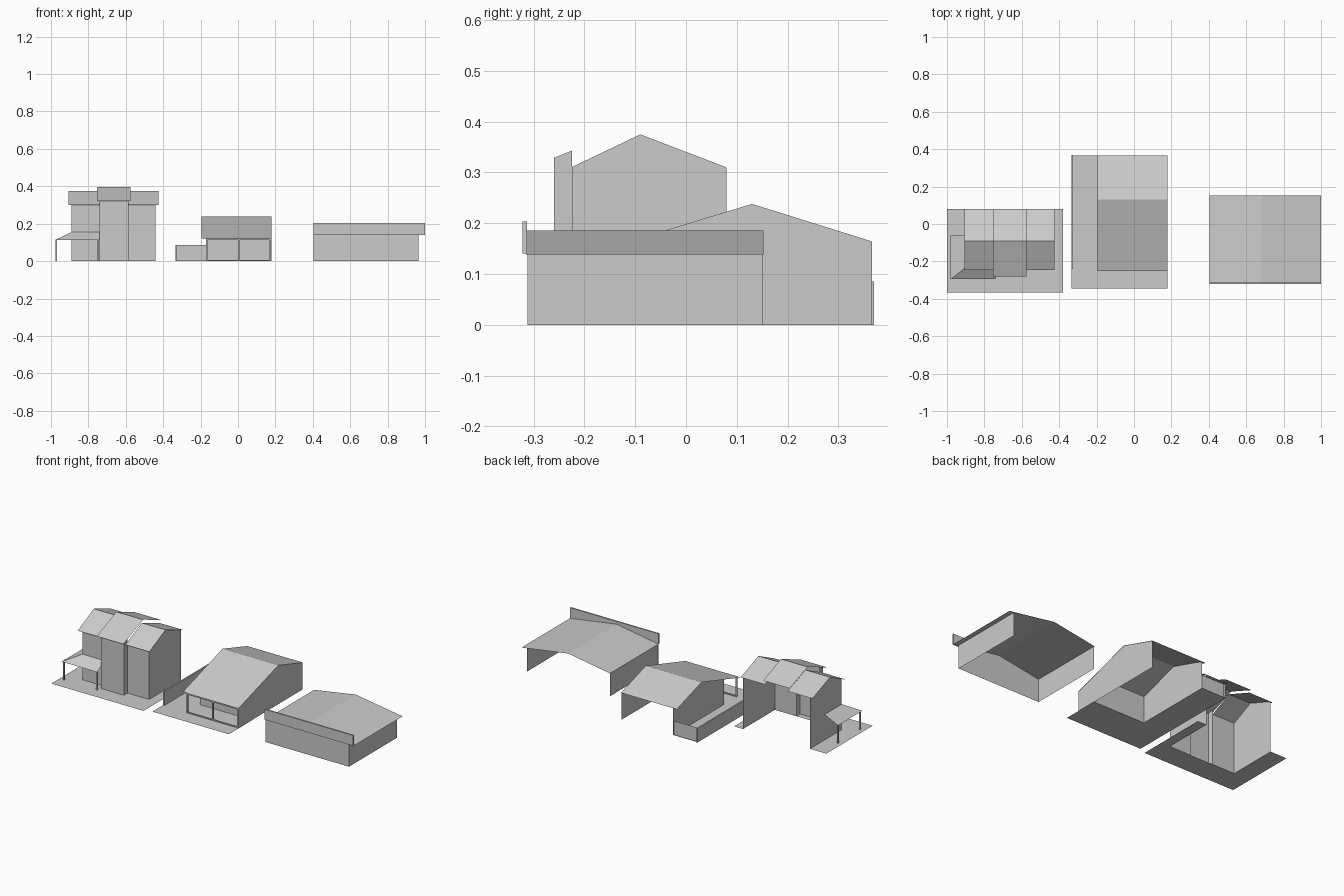
import bpy

if "Cube" in bpy.data.objects:
    bpy.data.objects.remove(bpy.data.objects["Cube"])


def mesh(name, *polys):
    """One object from a few flat polygons."""
    verts, faces = [], []
    for p in polys:
        faces.append(list(range(len(verts), len(verts) + len(p))))
        verts += p
    me = bpy.data.meshes.new(name)
    me.from_pydata(verts, [], faces)
    ob = bpy.data.objects.new(name, me)
    bpy.context.collection.objects.link(ob)
    return ob


def box(name, x0, x1, y0, y1, z0, z1):
    bpy.ops.mesh.primitive_cube_add(size=1, location=((x0 + x1) / 2, (y0 + y1) / 2, (z0 + z1) / 2))
    ob = bpy.context.object
    ob.name = name
    ob.scale = (x1 - x0, y1 - y0, z1 - z0)
    return ob


def post(name, x, y, h, w=0.008):
    box(name, x - w / 2, x + w / 2, y - w / 2, y + w / 2, 0, h)


def floor(name, *rects):
    mesh(name, *[[(a, c, 0), (b, c, 0), (b, d, 0), (a, d, 0)] for a, b, c, d in rects])


def roof(name, x0, x1, profile):
    """Sheet roof: (y, z) profile swept along x."""
    mesh(name, *[[(x0, ya, za), (x1, ya, za), (x1, yb, zb), (x0, yb, zb)]
                 for (ya, za), (yb, zb) in zip(profile, profile[1:])])


def height(profile, y):
    for (ya, za), (yb, zb) in zip(profile, profile[1:]):
        if ya <= y <= yb:
            return za + (zb - za) * (y - ya) / (yb - ya)


def side_wall(name, x, y0, y1, profile):
    """Wall in the yz plane whose top follows the roof profile."""
    top = [y1] + [y for y, z in reversed(profile) if y0 < y < y1] + [y0]
    mesh(name, [(x, y0, 0), (x, y1, 0)] + [(x, y, height(profile, y)) for y in top])


def front_wall(name, x0, x1, y, z):
    mesh(name, [(x0, y, 0), (x1, y, 0), (x1, y, z), (x0, y, z)])


# --- Tall house: terrace around an open-bottomed shell
floor("tall_house_terrace", (-1, -0.38, -0.365, -0.225), (-1, -0.89, -0.225, 0.08),
      (-0.44, -0.38, -0.225, 0.08))
main = [(-0.245, 0.301), (-0.09, 0.375), (0.08, 0.31)]
bay = [(-0.28, 0.321), (-0.09, 0.397), (0.08, 0.331)]
roof("tall_house_left_roof", -0.907, -0.74, main)
roof("tall_house_right_roof", -0.585, -0.424, main)
roof("bay_roof", -0.755, -0.575, bay)
for side, x in (("left", -0.89), ("right", -0.44)):
    side_wall(f"tall_house_{side}_wall", x, -0.225, 0.08, main)
for side, x in (("left", -0.74), ("right", -0.585)):
    side_wall(f"bay_{side}_wall", x, -0.26, -0.225, bay)
zm = height(main, -0.225)
front_wall("tall_house_front_left", -0.89, -0.74, -0.225, zm)
front_wall("tall_house_front_right", -0.585, -0.44, -0.225, zm)
front_wall("bay_front", -0.74, -0.585, -0.26, height(bay, -0.26))

# Wrap-around porch with hipped corner
inner, outer = (-0.89, -0.225, 0.155), (-0.98, -0.295, 0.112)
mesh("porch_roof",
     [inner, (-0.89, -0.06, 0.155), (-0.98, -0.06, 0.112), outer],
     [inner, outer, (-0.74, -0.295, 0.112), (-0.74, -0.225, 0.155)])
for i, (x, y) in enumerate([(-0.972, -0.285), (-0.972, -0.07), (-0.748, -0.285)]):
    post(f"porch_post_{i}", x, y, 0.114)

# --- Middle house: recessed veranda under the long front slope, side yard
floor("veranda_and_yard_floor", (-0.335, 0.18, -0.345, -0.12), (-0.335, -0.17, -0.12, 0.365))
mid = [(-0.25, 0.122), (0.13, 0.238), (0.367, 0.164)]
roof("middle_roof", -0.195, 0.18, mid)
side_wall("middle_right_wall", 0.178, -0.25, 0.366, mid)
side_wall("middle_left_wall", -0.17, -0.12, 0.366, mid)
front_wall("middle_front_wall", -0.17, 0.178, -0.12, height(mid, -0.12))
for i, x in enumerate((-0.168, 0.003, 0.173)):
    post(f"veranda_post_{i}", x, -0.246, 0.12)
box("veranda_beam", -0.172, 0.178, -0.25, -0.242, 0.112, 0.12)
box("veranda_sill", -0.172, 0.178, -0.25, -0.242, 0, 0.006)
box("yard_side_wall", -0.335, -0.326, -0.24, 0.37, 0, 0.085)
front_wall("yard_back_wall", -0.33, -0.17, 0.36, 0.085)

# --- Low house: ridge running front to back behind a flat fascia
ridge, eave_l, eave_r = (0.685, 0.186), (0.405, 0.14), (1.0, 0.138)
mesh("low_roof", *[[(a[0], -0.315, a[1]), (b[0], -0.315, b[1]), (b[0], 0.153, b[1]), (a[0], 0.153, a[1])]
                   for a, b in ((eave_l, ridge), (ridge, eave_r))])
mesh("low_front_wall", [(0.405, -0.312, 0), (0.965, -0.312, 0), (0.965, -0.312, 0.143),
                        (0.685, -0.312, 0.186), (0.405, -0.312, 0.14)])
for side, x, z in (("left", 0.406, 0.14), ("right", 0.965, 0.143)):
    mesh(f"low_{side}_wall", [(x, -0.312, 0), (x, 0.151, 0), (x, 0.151, z), (x, -0.312, z)])
box("low_fascia", 0.405, 1.0, -0.322, -0.313, 0.14, 0.203)
